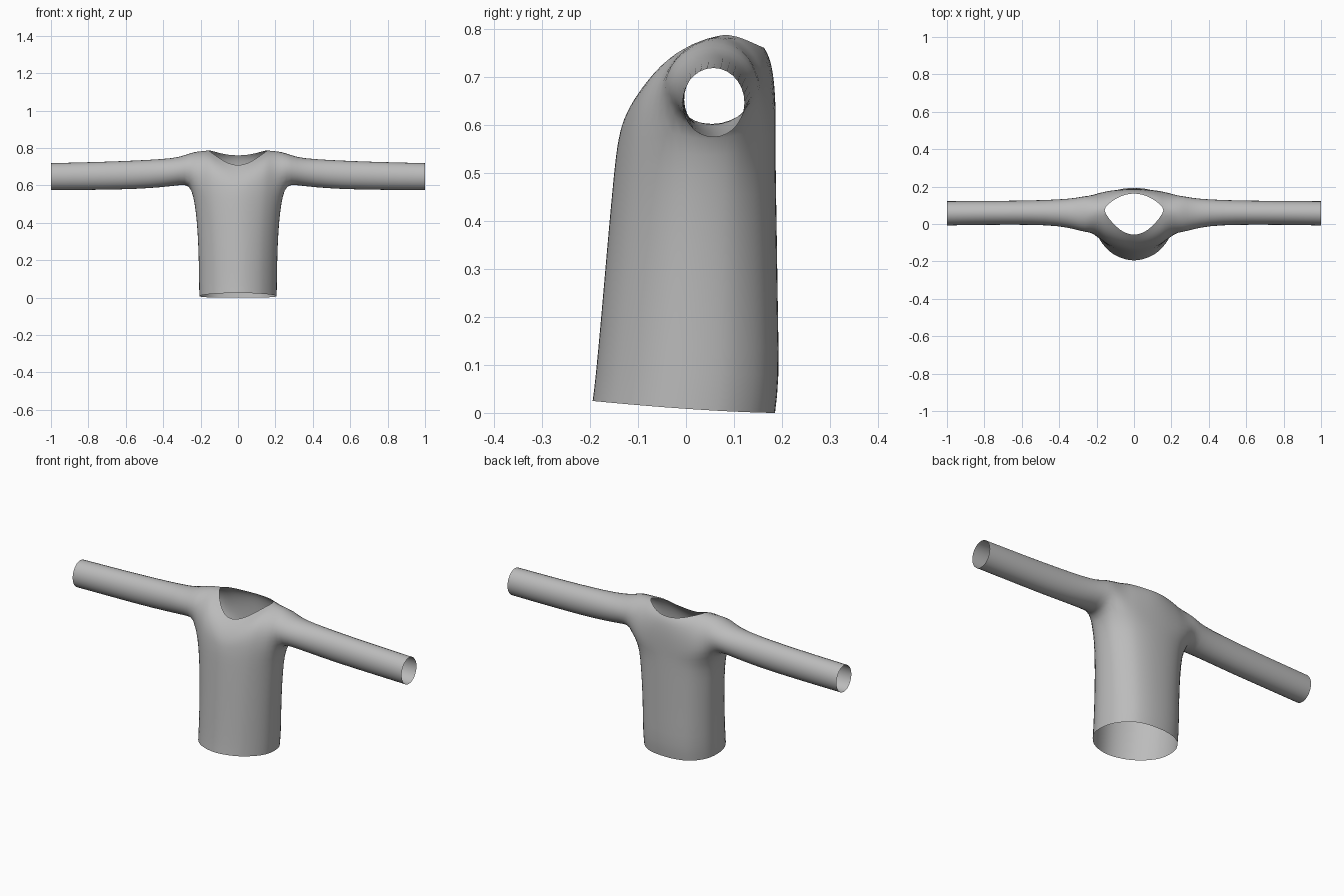
import bpy, bmesh
from math import sin, cos, pi, atan2, radians

if "Cube" in bpy.data.objects:
    bpy.data.objects.remove(bpy.data.objects["Cube"], do_unlink=True)

fabric = bpy.data.materials.new("grey fabric")
fabric.use_nodes = True
GREY = (0.5, 0.5, 0.5, 1)
fabric.diffuse_color = GREY
fabric.node_tree.nodes["Principled BSDF"].inputs["Base Color"].default_value = GREY

HALF = 5    # steps from chest to shoulder top
UNDER = 3   # points under the arm

# Yoke columns: x, base z, chest y, front neck (y, z), back y, back neck (y, z)
YOKE = [
    (0.0, .57, -.142, (-.06, .705), .187, (.165, .76)),
    (.05, .57, -.137, (-.05, .715), .186, (.158, .762)),
    (.10, .575, -.124, (-.012, .745), .182, (.135, .773)),
    (.14, .585, -.108, (.036, .775), .177, (.105, .785)),
    (.165, .595, -.092, (.075, .79), .172, (.075, .79)),
    (.21, .605, -.06, (.065, .788), .162, (.065, .788)),
]
# Sleeve rings: x, front y, back y, bottom z, top z
SLEEVE = [
    (.26, -.047, .153, .602, .775),
    (.31, -.032, .142, .600, .753),
    (.40, -.012, .133, .588, .743),
    (.55, -.006, .128, .578, .735),
    (.70, -.006, .126, .575, .729),
    (.85, -.007, .125, .573, .725),
    (1.0, -.010, .124, .572, .721),
]
# Torso rings: z, half width, front y, back y
TORSO = [
    (.54, .240, -.147, .187),
    (.46, .227, -.155, .188),
    (.35, .217, -.165, .190),
    (.20, .211, -.178, .192),
    (.07, .210, -.190, .195),
    (.0, .208, -.196, .186),
]

bm = bmesh.new()


def curve(a, c, b, t):
    return [(1 - t) ** 2 * p + 2 * t * (1 - t) * q + t * t * r for p, q, r in zip(a, c, b)]


def yoke_column(side, row):
    """Front strip and back strip from chest level up to the neck or shoulder."""
    x, z, yf, front, yb, back = row
    bulge = min(1, x / .165)
    cf = (yf + (.12 - .1 * bulge) * (front[0] - yf), z + (.5 + .35 * bulge) * (front[1] - z))
    cb = (yb + .004, z + .85 * (back[1] - z))
    strips = []
    for base, ctrl, tip in ((yf, cf, front), (yb, cb, back)):
        pts = [curve((base, z), ctrl, tip, i / HALF) for i in range(HALF + 1)]
        strips.append([bm.verts.new((side * x, y, h)) for y, h in pts])
    if front == back:
        bm.verts.remove(strips[1][-1])
        strips[1][-1] = strips[0][-1]
    return strips


def sleeve_ring(side, row):
    """Closed ring: over the arm from front to back, then underneath."""
    x, y0, y1, z0, z1 = row
    over = [-40 + 130 * i / HALF for i in range(2 * HALF + 1)]
    under = [220 + 100 * (i + 1) / (UNDER + 1) for i in range(UNDER)]
    return [bm.verts.new((side * x,
                          (y0 + y1) / 2 - (y1 - y0) / 2 * cos(radians(a)),
                          (z0 + z1) / 2 + (z1 - z0) / 2 * sin(radians(a))))
            for a in over + under]


def skin(a, b, closed=False):
    n = len(a)
    for i in range(n if closed else n - 1):
        j = (i + 1) % n
        bm.faces.new((a[i], a[j], b[j], b[i]))


# Sleeves, each starting at the armhole ring
armholes = {}
for side in (-1, 1):
    rings = [sleeve_ring(side, r) for r in SLEEVE]
    for a, b in zip(rings, rings[1:]):
        skin(a, b, True)
    armholes[side] = rings[0]

# Yoke strips across the chest, the neck opening stays free
columns = []
for side, rows in ((-1, YOKE[:0:-1]), (1, YOKE)):
    columns += [yoke_column(side, r) for r in rows]
ends = {s: [r[:HALF + 1], r[2 * HALF:HALF - 1:-1]] for s, r in armholes.items()}
columns = [ends[-1]] + columns + [ends[1]]
for a, b in zip(columns, columns[1:]):
    for k in (0, 1):
        skin(a[k], b[k])

# Torso hangs from the loop of chest, underarm and back points
loop = [c[0][0] for c in columns]
loop += armholes[1][:2 * HALF:-1]
loop += [c[1][0] for c in reversed(columns)]
loop += armholes[-1][2 * HALF + 1:]
angles = [atan2((v.co.y - .03) / .165, v.co.x / .26) for v in loop]
previous = loop
for z, width, yf, yb in TORSO:
    ring = []
    mid = (yf + yb) / 2
    depth = (yb - yf) / 2
    for a in angles:
        power = 1.85 if a < 0 else 2.4
        c, s = cos(a), sin(a)
        r = (abs(c) ** power + abs(s) ** power) ** (-1 / power)
        y = mid + depth * r * s
        lift = .025 * max(0, (yb - y) / (yb - yf)) ** 1.5 if z == 0 else 0
        ring.append(bm.verts.new((width * r * c, y, z + lift)))
    skin(previous, ring, True)
    previous = ring

# Consistent outward normals
bmesh.ops.recalc_face_normals(bm, faces=bm.faces)
bm.faces.ensure_lookup_table()
chest = min(bm.faces, key=lambda f: f.calc_center_median().y)
if chest.normal.y > 0:
    bmesh.ops.reverse_faces(bm, faces=bm.faces)

mesh = bpy.data.meshes.new("long_sleeved_top")
bm.to_mesh(mesh)
bm.free()
mesh.materials.append(fabric)
top = bpy.data.objects.new("long_sleeved_top", mesh)
bpy.context.collection.objects.link(top)
top.modifiers.new("smooth cloth", "SUBSURF").levels = 1
top.modifiers["smooth cloth"].render_levels = 1
bpy.context.view_layer.objects.active = top
top.select_set(True)
bpy.ops.object.shade_smooth()
